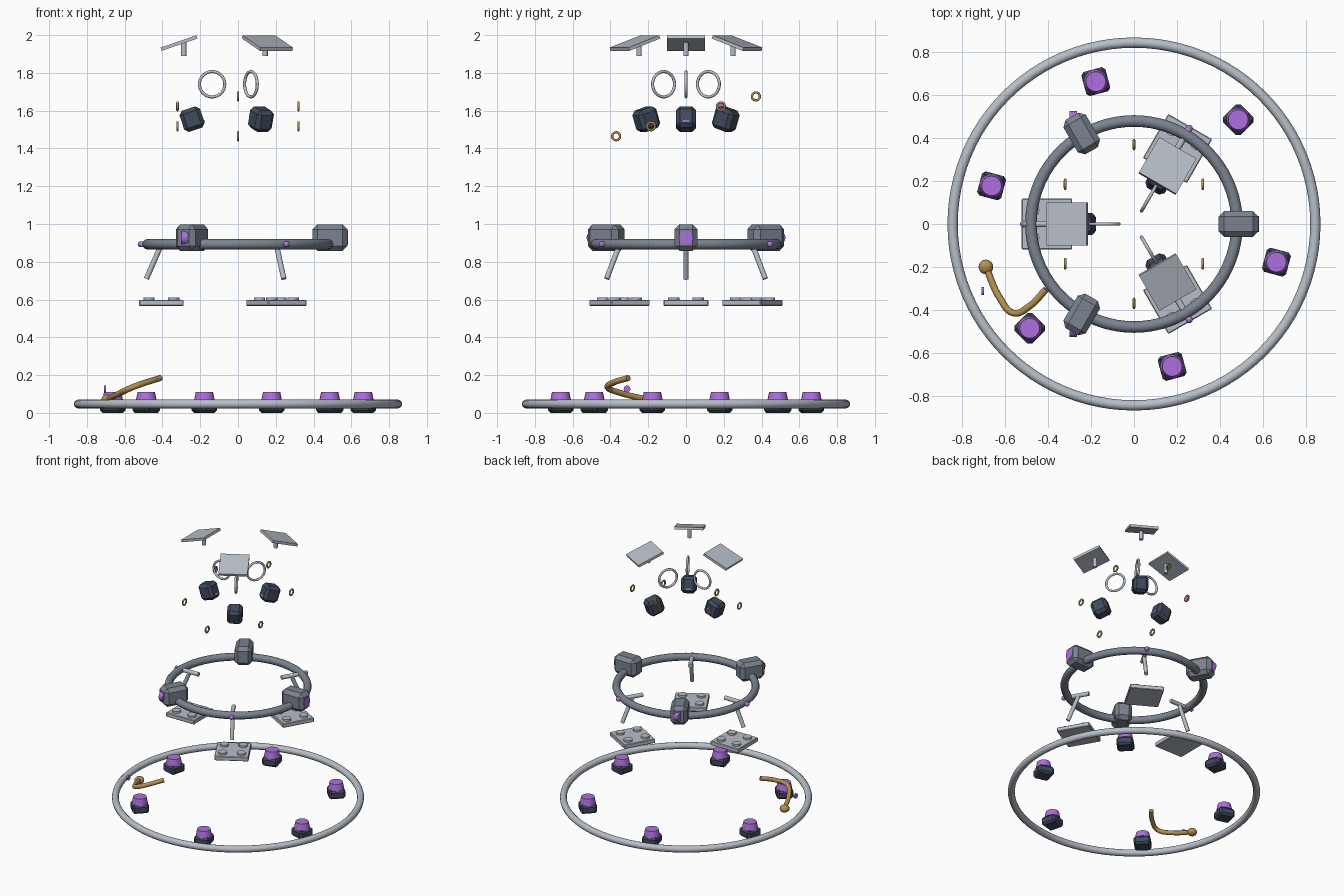
import bpy
from math import radians, cos, sin
from mathutils import Matrix, Vector

if "Cube" in bpy.data.objects:
    bpy.data.objects.remove(bpy.data.objects["Cube"])


def mat(name, rgb):
    m = bpy.data.materials.new(name)
    m.diffuse_color = (*rgb, 1)
    m.use_nodes = True
    m.node_tree.nodes["Principled BSDF"].inputs["Base Color"].default_value = m.diffuse_color
    return m


STEEL = mat("steel", (0.48, 0.52, 0.58))
SLATE = mat("slate", (0.20, 0.23, 0.28))
DARK = mat("dark", (0.05, 0.07, 0.11))
PURPLE = mat("purple", (0.42, 0.16, 0.72))
GOLD = mat("gold", (0.45, 0.28, 0.08))


def finish(name, m, loc, rot=(0, 0, 0), spin=0, smooth=True):
    """Place the active object, then spin it about the z axis of the model."""
    o = bpy.context.object
    o.name = name
    o.data.materials.append(m)
    if smooth:
        bpy.ops.object.shade_smooth_by_angle(angle=radians(35))
    r = Matrix.Rotation(rot[2], 4, 'Z') @ Matrix.Rotation(rot[1], 4, 'Y') @ Matrix.Rotation(rot[0], 4, 'X')
    o.matrix_world = Matrix.Rotation(radians(spin), 4, 'Z') @ Matrix.Translation(loc) @ r
    return o


def torus(name, m, loc, major, minor, rot=(0, 0, 0), spin=0, seg=48):
    bpy.ops.mesh.primitive_torus_add(major_radius=major, minor_radius=minor,
                                     major_segments=seg, minor_segments=12)
    return finish(name, m, loc, rot, spin)


def box(name, m, loc, size, bevel=0, rot=(0, 0, 0), spin=0):
    bpy.ops.mesh.primitive_cube_add(size=1)
    o = bpy.context.object
    o.data.transform(Matrix.Diagonal((*size, 1)))
    finish(name, m, loc, rot, spin, smooth=False)
    if bevel:
        b = o.modifiers.new("bevel", 'BEVEL')
        b.width, b.segments = bevel, 1
    return o


def cone(name, m, loc, r1, r2, depth, rot=(0, 0, 0), spin=0):
    bpy.ops.mesh.primitive_cone_add(radius1=r1, radius2=r2, depth=depth, vertices=24)
    return finish(name, m, loc, rot, spin)


def ball(name, m, loc, r, scale=(1, 1, 1), spin=0):
    bpy.ops.mesh.primitive_uv_sphere_add(radius=r, segments=20, ring_count=12)
    bpy.context.object.data.transform(Matrix.Diagonal((*scale, 1)))
    return finish(name, m, loc, (0, 0, 0), spin)


def rod(name, m, a, b, r, spin=0):
    a, b = Vector(a), Vector(b)
    d = b - a
    return cone(name, m, (a + b) / 2, r, r, d.length, d.to_track_quat('Z', 'Y').to_euler(), spin)


def polar(r, deg, z):
    return (r * cos(radians(deg)), r * sin(radians(deg)), z)


X_AXIS = (0, radians(90), 0)

# Ground ring with six glowing pads
torus("ground_ring", STEEL, (0, 0, 0.047), 0.845, 0.024, seg=96)
for a in range(-15, 345, 60):
    box("pad_base", DARK, (0.687, 0, 0.032), (0.116, 0.116, 0.064), 0.014, spin=a)
    cone("pad_glow", PURPLE, (0.687, 0, 0.085), 0.056, 0.046, 0.05, spin=a)

# Middle ring with three pods
torus("middle_ring", SLATE, (0, 0, 0.893), 0.48, 0.027, seg=72)
for a in (0, 120, 240):
    box("pod", SLATE, (0.487, 0, 0.928), (0.185, 0.12, 0.14), 0.026, spin=a)
    cone("pod_light", PURPLE, polar(0.565, a, 0.928), 0.037, 0.037, 0.034, X_AXIS)

for a in (60, 180, 300):
    # Legs and pivots on the middle ring
    ball("pivot_light", PURPLE, (0.515, 0, 0.893), 0.016, spin=a)
    rod("leg_arm", STEEL, (0.51, 0, 0.893), (0.33, 0, 0.893), 0.015, spin=a)
    rod("leg_strut", STEEL, (0.405, 0, 0.893), (0.485, 0, 0.71), 0.014, spin=a)
    # Studded foot plates
    box("foot_plate", STEEL, (0.406, 0, 0.582), (0.236, 0.236, 0.032), 0.004, spin=a)
    for sx in (-1, 1):
        for sy in (-1, 1):
            cone("foot_stud", STEEL, (0.406 + sx * 0.065, sy * 0.065, 0.603),
                 0.03, 0.03, 0.018, spin=a)
    # Upper thruster blocks with inward lens
    box("thruster_block", DARK, (0.243, 0, 1.555), (0.114, 0.104, 0.118), 0.02,
        (0, radians(18), 0), a)
    ball("thruster_lens", PURPLE, (0.19, 0, 1.543), 0.03, (0.45, 1, 0.4), a)
    # Upright hoops
    torus("hoop", STEEL, (0.137, 0, 1.74), 0.067, 0.008, (radians(90), 0, 0), a)
    # Tilted top panels on posts
    box("top_panel", STEEL, (0.312, 0, 1.958), (0.2, 0.2, 0.018), 0, (0, radians(19), 0), a)
    cone("panel_post", STEEL, (0.287, 0, 1.925), 0.014, 0.014, 0.07, spin=a)

# Small gold rings on a slanted circle
for a in range(30, 390, 60):
    x, y, _ = polar(0.37, a, 0)
    torus("gold_ring", GOLD, (x, y, 1.57 + 0.285 * y), 0.021, 0.006, X_AXIS, seg=24)
    if a == 150:
        cone("ring_light", PURPLE, (x, y, 1.57 + 0.285 * y), 0.018, 0.018, 0.014, X_AXIS)

# Gold hose with a knob and a marker light
cu = bpy.data.curves.new("gold_hose", 'CURVE')
cu.dimensions = '3D'
cu.bevel_depth, cu.bevel_resolution, cu.use_fill_caps = 0.016, 3, True
path = [(-0.69, -0.20, 0.07), (-0.625, -0.345, 0.105), (-0.56, -0.415, 0.135),
        (-0.49, -0.385, 0.16), (-0.41, -0.305, 0.185)]
sp = cu.splines.new('BEZIER')
sp.bezier_points.add(len(path) - 1)
for p, c in zip(sp.bezier_points, path):
    p.co = c
    p.handle_left_type = p.handle_right_type = 'AUTO'
hose = bpy.data.objects.new("gold_hose", cu)
cu.materials.append(GOLD)
bpy.context.collection.objects.link(hose)
ball("hose_knob", GOLD, path[0], 0.034, (1, 1, 0.8))
cone("marker_light", PURPLE, (-0.704, -0.312, 0.127), 0.018, 0.018, 0.012, X_AXIS)
